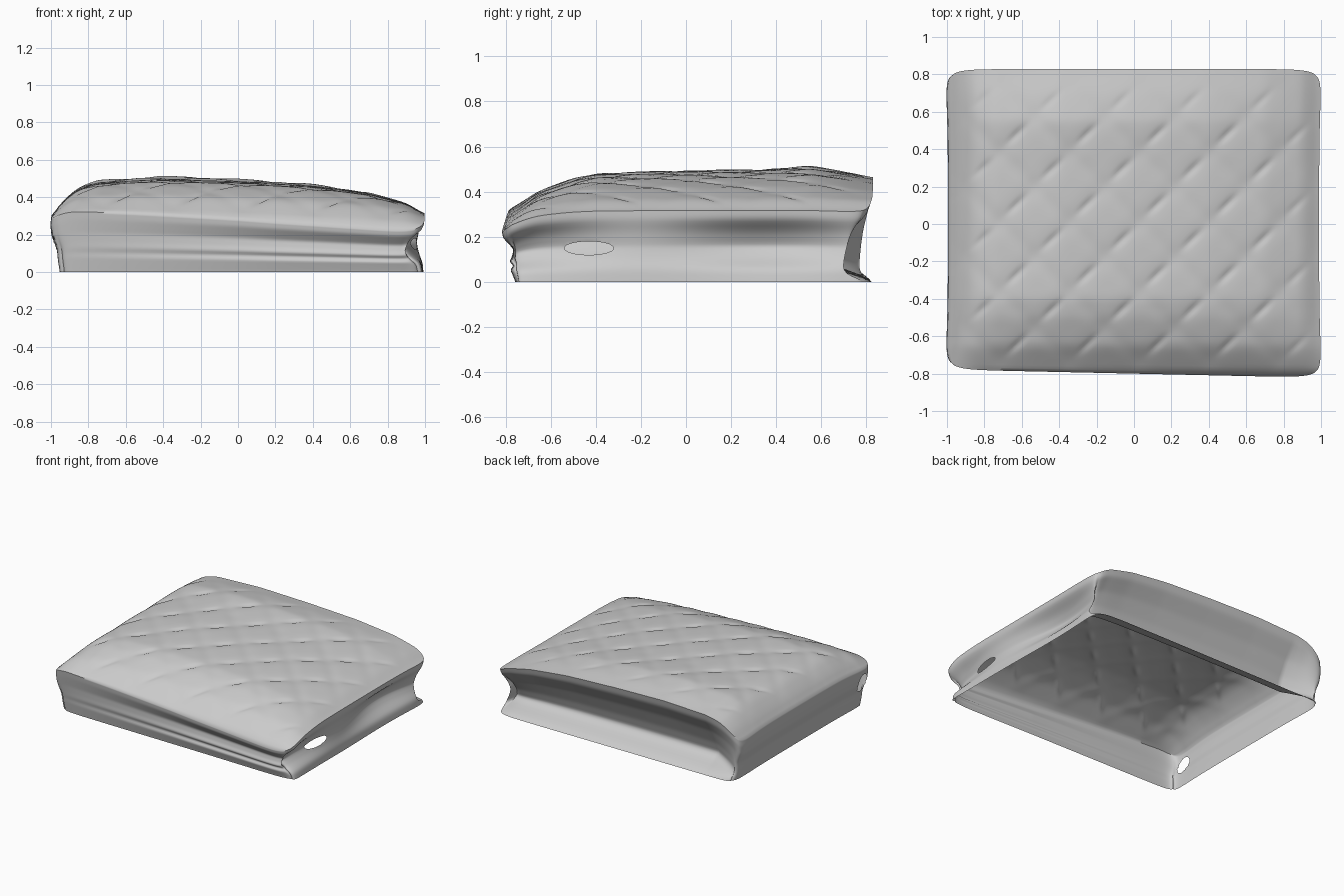
import bpy, bmesh, math

if "Cube" in bpy.data.objects:
    bpy.data.objects.remove(bpy.data.objects["Cube"])

NX, NY, NV = 120, 100, 32

def lerp(tab, q):
    if q <= tab[0][0]:
        return tab[0][1]
    for (a, va), (b, vb) in zip(tab, tab[1:]):
        if q <= b:
            return va + (vb - va) * (q - a) / (b - a)
    return tab[-1][1]

def soft(tab, q, w):
    return (lerp(tab, q - w) + 2 * lerp(tab, q) + lerp(tab, q + w)) / 4

# Height profiles of the puffed top, across and along
HX = [(-1, .29), (-.96, .355), (-.9, .415), (-.85, .455), (-.75, .49), (-.4, .512),
      (0, .497), (.4, .47), (.7, .425), (.9, .37), (1, .31)]
HY = [(-.83, .22), (-.8, .29), (-.65, .40), (-.5, .46), (-.4, .485), (0, .5),
      (.3, .503), (.55, .52), (.7, .495), (.83, .465)]
# Wall inset against fraction of the way down, for each side
FRONT = [(0, 0), (.12, .005), (.35, .045), (.5, .04), (.6, .03), (.68, .05), (.75, .035), (1, .06)]
RIGHT = [(0, 0), (.12, .005), (.3, .065), (.5, .10), (.66, .07), (.82, .02), (1, .01)]
BACK = [(0, 0), (.12, .015), (.35, .09), (.6, .15), (.78, .18), (.86, .15), (.94, .04), (1, 0)]
LEFT = [(0, 0), (.15, -.006), (.35, 0), (.6, .03), (.8, .035), (1, .045)]

def clamp(v):
    return max(0.0, min(1.0, v))

def outline(s, t):
    k = 1 - .04 * (s * t) ** 14
    x = s * k * (1.012 - .022 * (1 - t ** 4))
    lo = -.80 - .022 * s
    y = (lo + (.828 - lo) * (t + 1) / 2) * k
    return x, y

def groove(d, period, width):
    d = (d + period / 2) % period - period / 2
    return math.exp(-(d / width) ** 2)

def height(x, y):
    hx = soft(HX, x, .025)
    hy = soft(HY, y, .025) - .035 * x * max(0, -y / .8) ** 3
    h = (hx ** -4 + hy ** -4 - .515 ** -4) ** -.25
    # quilted diagonal stitching, with a sharper crease on alternate segments
    seg = (.5 + .5 * math.cos(2 * math.pi * (x + y - .23) / .375)) ** 1.5
    fade = clamp((.99 - abs(x)) / .2) * clamp((.8 - y) / .25) * clamp((.8 + y) / .15)
    q = .005 * groove(x - y + .73, .375, .07) + .012 * seg * groove(x - y + .73, .375, .018)
    q += .004 * groove(x + y - .04, .375, .06)
    return h - q * fade

bm = bmesh.new()

# Quilted top
st, grid = {}, []
for j in range(NY + 1):
    row = []
    for i in range(NX + 1):
        s, t = 2 * i / NX - 1, 2 * j / NY - 1
        x, y = outline(s, t)
        v = bm.verts.new((x, y, height(x, y)))
        st[v] = (s, t)
        row.append(v)
    grid.append(row)
for j in range(NY):
    for i in range(NX):
        bm.faces.new((grid[j][i], grid[j][i + 1], grid[j + 1][i + 1], grid[j + 1][i]))

# Side walls with pinched grooves, open underneath
loop = (grid[0][:-1] + [r[-1] for r in grid[:-1]] + grid[-1][:0:-1]
        + [r[0] for r in grid[:0:-1]])
wall = []
prev = loop
for k in range(1, NV + 1):
    f = k / NV
    ring = []
    for v in loop:
        s, t = st[v]
        x, y, z = v.co
        wr, wl = max(0, s) ** 14, max(0, -s) ** 14
        wb, wf = max(0, t) ** 14, max(0, -t) ** 14
        back_amt = clamp(.15 + (s + 1) * 3)
        right_amt = .7 + .35 * math.sin(4.5 * t - .3)
        m = clamp((s + 1) * .8) * clamp((1 - s) * 6 + .4)   # front folds fade at the corners
        front = (1 - m) * .05 * f + m * soft(FRONT, f, .03) * (1 + .3 * s * (1 - f))
        x += wl * soft(LEFT, f, .05) - wr * soft(RIGHT, f, .05) * right_amt
        y += wf * front - wb * soft(BACK, f, .03) * back_amt
        ring.append(bm.verts.new((x, y, z * (1 - f))))
    n = len(loop)
    for a in range(n):
        b = (a + 1) % n
        wall.append((bm.faces.new((ring[a], ring[b], prev[b], prev[a])), a))
    prev = ring

# Small oval openings in the left and right walls
def oval_hole(first, last, cy, cz, ry, rz):
    def dist(p):
        return math.hypot((p.y - cy) / ry, (p.z - cz) / rz)
    hit = [f for f, a in wall if first <= a < last and f.is_valid
           and dist(f.calc_center_median()) < 1]
    edge = {v for f in hit for v in f.verts}
    bmesh.ops.delete(bm, geom=hit, context='FACES')
    for v in edge:
        if v.is_valid:
            d = dist(v.co)
            v.co.y = cy + (v.co.y - cy) / d
            v.co.z = cz + (v.co.z - cz) / d

oval_hole(2 * NX + NY, 2 * NX + 2 * NY, -.66, .19, .055, .065)
oval_hole(NX, NX + NY, -.43, .15, .11, .03)

me = bpy.data.meshes.new("quilted_cushion")
bm.to_mesh(me)
bm.free()
ob = bpy.data.objects.new("quilted_cushion", me)
bpy.context.collection.objects.link(ob)
bpy.context.view_layer.objects.active = ob
ob.select_set(True)
bpy.ops.object.shade_smooth_by_angle(angle=math.radians(60))
